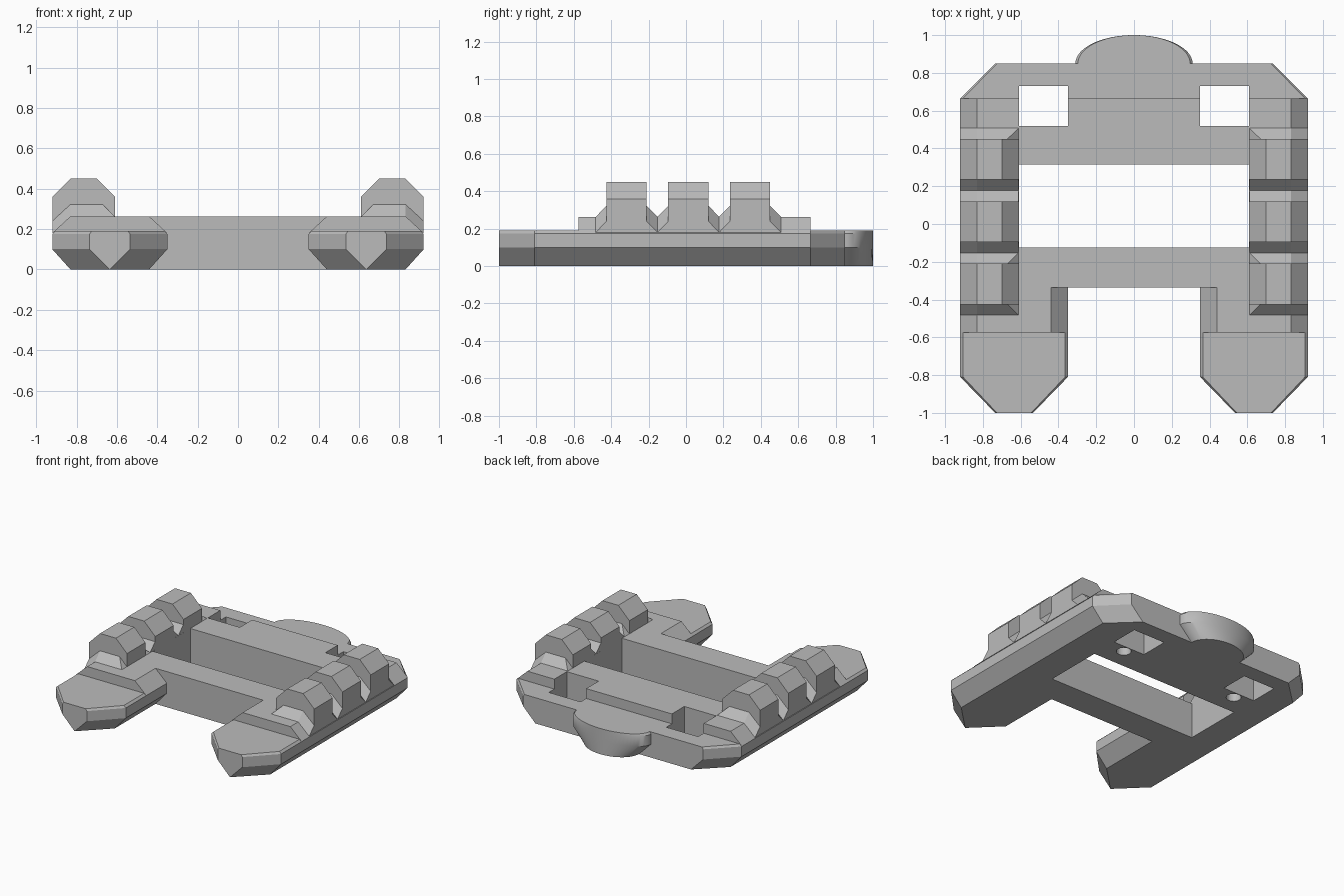
import bpy, bmesh, math

cube = bpy.data.objects.get("Cube")
if cube:
    bpy.data.objects.remove(cube, do_unlink=True)

GREY = (0.5, 0.5, 0.5, 1)
grey = bpy.data.materials.new("plain_grey")
grey.use_nodes = True
grey.diffuse_color = GREY
grey.node_tree.nodes["Principled BSDF"].inputs["Base Color"].default_value = GREY


def loft(name, rings):
    """Closed solid through rings of equally many points."""
    bm = bmesh.new()
    loops = [[bm.verts.new(p) for p in ring] for ring in rings]
    n = len(loops[0])
    for low, high in zip(loops, loops[1:]):
        for i in range(n):
            j = (i + 1) % n
            bm.faces.new((low[i], low[j], high[j], high[i]))
    bm.faces.new(loops[0][::-1])
    bm.faces.new(loops[-1])
    bmesh.ops.recalc_face_normals(bm, faces=bm.faces)
    mesh = bpy.data.meshes.new(name)
    bm.to_mesh(mesh)
    bm.free()
    mesh.materials.append(grey)
    obj = bpy.data.objects.new(name, mesh)
    bpy.context.collection.objects.link(obj)
    return obj


def apply(obj, kind, **settings):
    mod = obj.modifiers.new(kind.lower(), kind)
    for key, value in settings.items():
        setattr(mod, key, value)
    bpy.context.view_layer.objects.active = obj
    bpy.ops.object.modifier_apply(modifier=mod.name)


def mirrored(half):
    return half + [(-x, y) for x, y in reversed(half)]


def at_height(outline, z):
    return [(x, y, z) for x, y in outline]


def box(name, x0, x1, y0, y1, z0, z1):
    outline = [(x0, y0), (x1, y0), (x1, y1), (x0, y1)]
    return loft(name, [at_height(outline, z0), at_height(outline, z1)])


LEG = 0.635             # centre line of each leg
INNER, OUTER = 0.61, 0.92
RIM = [(0, 0.195, 0.001), (0.1, 0.285, 0.1), (0.175, 0.285, 0.1), (0.19, 0.27, 0.09)]


# Lower frame: U-shaped slab with chamfered underside and pointed legs
def slab_outline(half_width, half_tip):
    w, a = LEG + half_width, LEG - half_width
    t, s = LEG + half_tip, LEG - half_tip
    return mirrored([(t, 0.85), (w, 0.665), (w, -0.81), (t, -1),
                     (s, -1), (a, -0.81), (a, -0.335)])


frame = loft("lower_frame", [at_height(slab_outline(w, t), z) for z, w, t in RIM])


# Raised deck with sloped flanks
def deck_outline(w, a):
    return mirrored([(w, 0.665), (w, -0.575), (a, -0.575), (a, -0.335)])


deck = loft("raised_deck", [at_height(deck_outline(OUTER, 0.35), 0.18),
                            at_height(deck_outline(0.83, 0.44), 0.263)])

# Central opening, strap windows and blind peg holes
cutters = [box("opening_cutter", -INNER, INNER, -0.125, 0.315, -1, 1)]
for side in (-1, 1):
    x0, x1 = sorted((side * 0.35, side * INNER))
    cutters.append(box("window_cutter", x0, x1, 0.52, 0.73, -1, 1))
    ring = [(side * 0.48 + 0.05 * math.cos(i * math.tau / 24),
             0.465 + 0.05 * math.sin(i * math.tau / 24)) for i in range(24)]
    cutters.append(loft("peg_cutter", [at_height(ring, -0.1), at_height(ring, 0.12)]))
for cutter in cutters:
    cutter.hide_render = True
    for body in (frame, deck):
        apply(body, "BOOLEAN", operation="DIFFERENCE", solver="EXACT", object=cutter)
for cutter in cutters:
    bpy.data.objects.remove(cutter, do_unlink=True)


# Rail teeth and the ramps that fill the gaps between them
def rail_piece(name, sections):
    """Each section is (y, profile); mirrored to the other rail."""
    piece = loft(name, [[(x, y, z) for x, z in prof] for y, prof in sections])
    apply(piece, "MIRROR", use_axis=(True, False, False))


def ramp_profile(h, inset):
    return [(INNER, 0.18), (INNER, 0.262 if inset else h), (INNER + inset, h),
            (0.83, h), (OUTER, h - 0.083), (OUTER, 0.18)]


TOOTH = [(INNER, 0.18), (INNER, 0.36), (0.7, 0.45), (0.83, 0.45), (OUTER, 0.36), (OUTER, 0.18)]
for number, start in enumerate((-0.425, -0.095, 0.235)):
    end = start + 0.215
    rail_piece("rail_tooth", [(start, TOOTH), (end, TOOTH)])
    front_inset = 0.06 if number == 0 else 0.001
    back_inset = 0.001 if number == 1 else 0.06
    for y, step, inset in ((start, -0.058, front_inset), (end, 0.058, back_inset)):
        rail_piece("rail_ramp", [(y, ramp_profile(0.322, inset)),
                                 (y + step, ramp_profile(0.263, 0.001))])

# Rounded tab at the back, tapered beneath
STEPS = 32
rings = []
for z, rx in ((0, 0.21), (0.1, 0.31), (0.175, 0.31), (0.19, 0.297)):
    arc = [(rx * math.cos(math.pi * i / STEPS), 0.85 + 0.15 * math.sin(math.pi * i / STEPS))
           for i in range(STEPS + 1)]
    rings.append(at_height([(rx, 0.8)] + arc + [(-rx, 0.8)], z))
tab = loft("back_tab", rings)
bpy.ops.object.select_all(action="DESELECT")
tab.select_set(True)
bpy.context.view_layer.objects.active = tab
bpy.ops.object.shade_smooth_by_angle(angle=math.radians(30))
